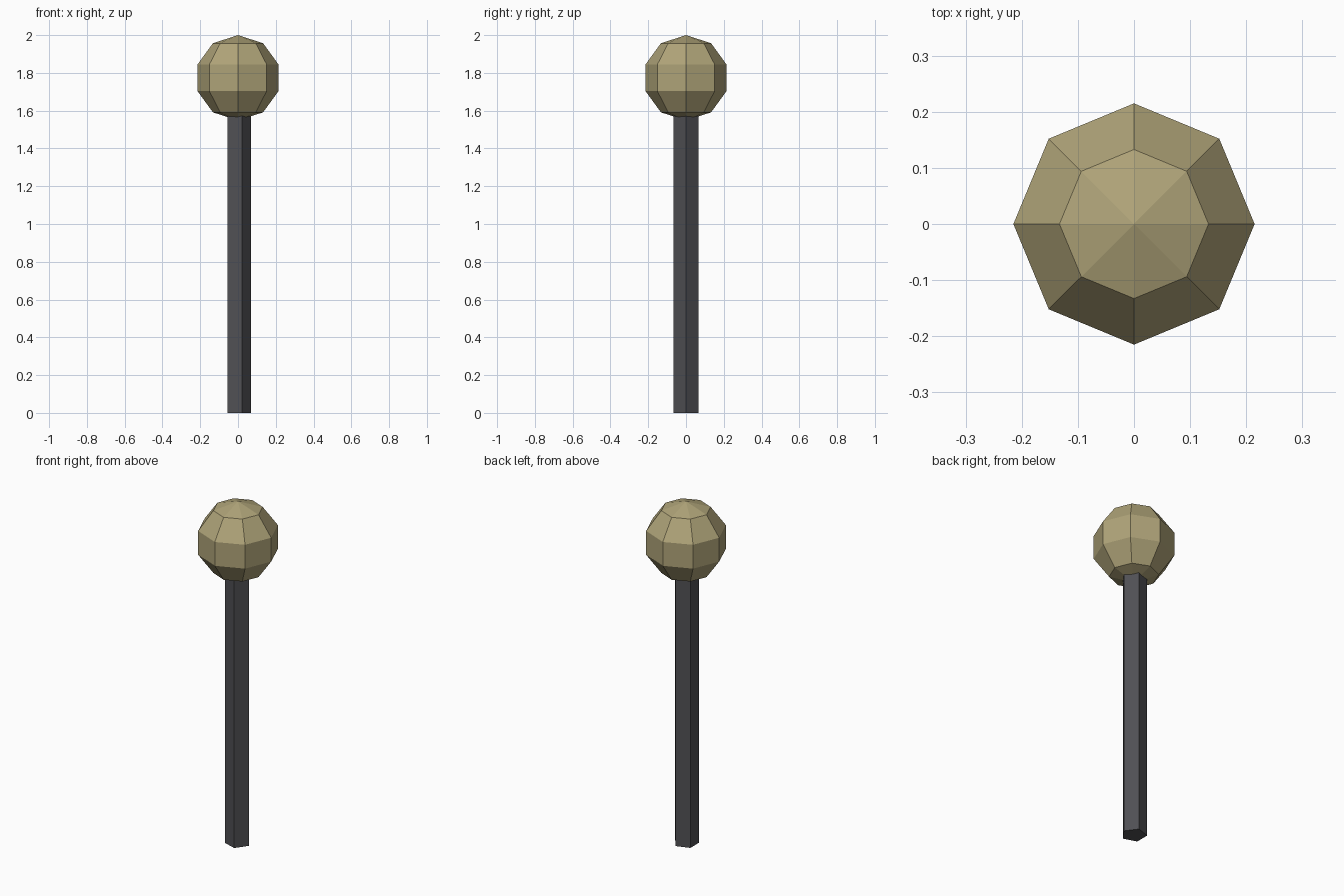
import bpy, bmesh, math

if "Cube" in bpy.data.objects:
    bpy.data.objects.remove(bpy.data.objects["Cube"])


def material(name, rgb):
    m = bpy.data.materials.new(name)
    m.diffuse_color = (*rgb, 1.0)
    m.use_nodes = True
    m.node_tree.nodes["Principled BSDF"].inputs["Base Color"].default_value = m.diffuse_color
    return m


def ring(bm, sides, radius, z):
    step = 2 * math.pi / sides
    return [bm.verts.new((radius * math.cos(i * step), radius * math.sin(i * step), z))
            for i in range(sides)]


def bridge(bm, low, high):
    n = len(low)
    for i in range(n):
        j = (i + 1) % n
        bm.faces.new((low[i], low[j], high[j], high[i]))


def finish(bm, name, mat):
    bmesh.ops.recalc_face_normals(bm, faces=bm.faces)
    mesh = bpy.data.meshes.new(name)
    bm.to_mesh(mesh)
    bm.free()
    mesh.materials.append(mat)
    obj = bpy.data.objects.new(name, mesh)
    bpy.context.collection.objects.link(obj)
    return obj


# Five-sided post with one corner facing +x
bm = bmesh.new()
bottom, top = ring(bm, 5, 0.07, 0.0), ring(bm, 5, 0.07, 1.6)
bridge(bm, bottom, top)
bm.faces.new(bottom)
bm.faces.new(top)
finish(bm, "post", material("dark grey", (0.08, 0.08, 0.088)))

# Faceted ball: eight segments, five bands
R, CZ = 0.226, 1.774
bm = bmesh.new()
rings = [ring(bm, 8, R * math.sin(a), CZ - R * math.cos(a))
         for a in (math.radians(36 * k) for k in range(1, 5))]
for low, high in zip(rings, rings[1:]):
    bridge(bm, low, high)
for loop, z in ((rings[0], CZ - R), (rings[-1], CZ + R)):
    pole = bm.verts.new((0, 0, z))
    for i in range(8):
        bm.faces.new((loop[i], loop[(i + 1) % 8], pole))
finish(bm, "ball_top", material("dull tan", (0.43, 0.37, 0.19)))
